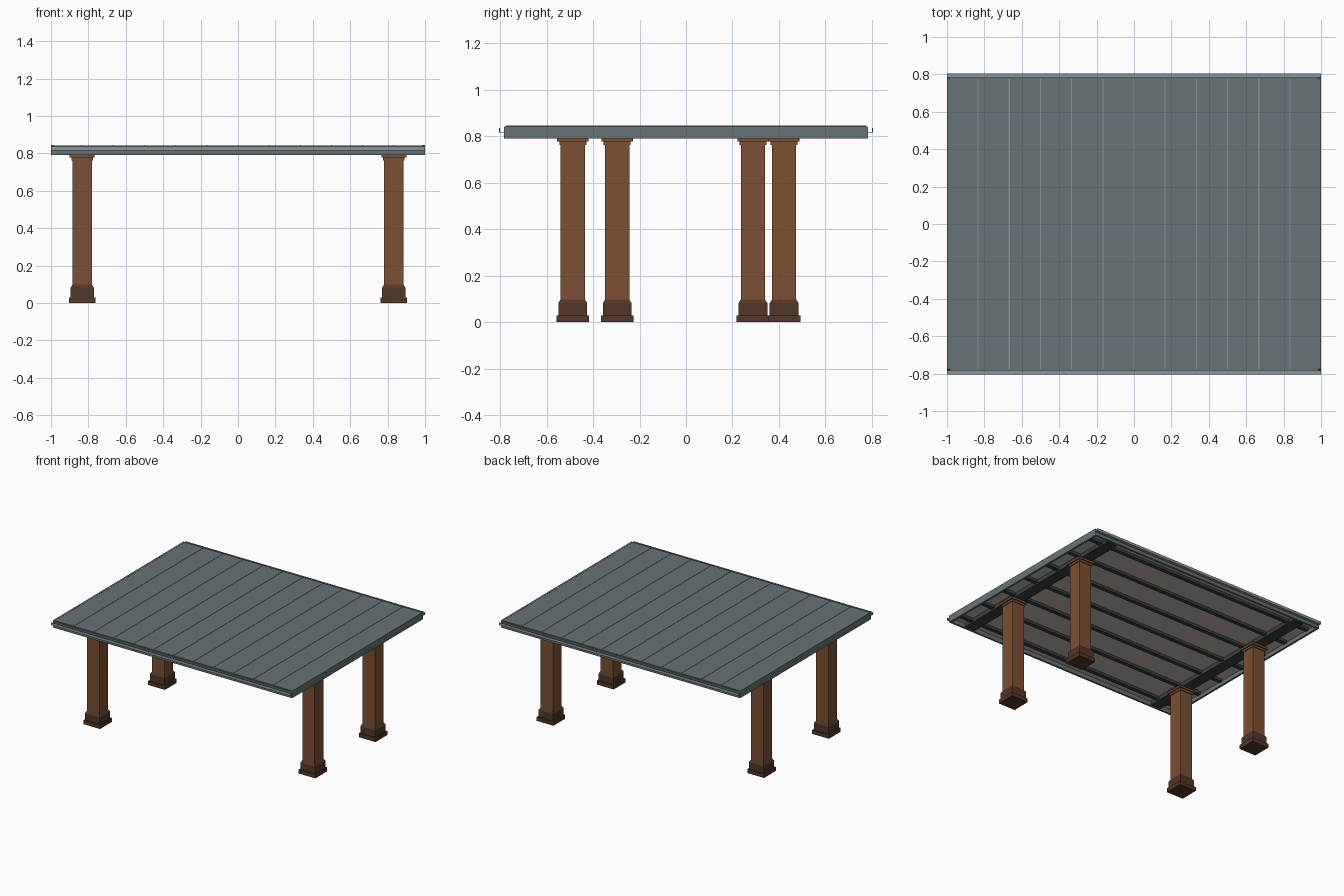
import bpy
import bmesh

cube = bpy.data.objects.get("Cube")
if cube:
    bpy.data.objects.remove(cube, do_unlink=True)


def material(name, rgb):
    mat = bpy.data.materials.new(name)
    mat.use_nodes = True
    color = (*rgb, 1.0)
    mat.diffuse_color = color
    node = mat.node_tree.nodes["Principled BSDF"]
    node.inputs["Base Color"].default_value = color
    return mat


ROOF = material("slate grey metal", (0.135, 0.168, 0.178))
LIGHT = material("light grey metal", (0.27, 0.30, 0.31))
WOOD = material("brown wood", (0.205, 0.08, 0.033))
BASE = material("dark brown wood", (0.084, 0.038, 0.021))
SOFFIT = material("pale warm soffit", (0.53, 0.48, 0.43))
STEEL = material("charcoal steel", (0.043, 0.05, 0.052))


def finish(name, bm, *mats):
    bmesh.ops.recalc_face_normals(bm, faces=bm.faces)
    mesh = bpy.data.meshes.new(name)
    bm.to_mesh(mesh)
    bm.free()
    for mat in mats:
        mesh.materials.append(mat)
    obj = bpy.data.objects.new(name, mesh)
    bpy.context.collection.objects.link(obj)
    return obj


def box(name, x, y, z, *mats):
    """Box from (low, high) ranges; a second material goes on the underside."""
    bm = bmesh.new()
    bmesh.ops.create_cube(bm, size=1)
    for v in bm.verts:
        v.co = [r[0] if c < 0 else r[1] for c, r in zip(v.co, (x, y, z))]
    bm.normal_update()
    for f in bm.faces:
        if len(mats) > 1 and f.normal.z < -0.5:
            f.material_index = 1
    return finish(name, bm, *mats)


def extrude_x(name, profile, x0, x1, mat):
    """Closed (y, z) profile swept along x."""
    bm = bmesh.new()
    face = bm.faces.new([bm.verts.new((x0, y, z)) for y, z in profile])
    swept = bmesh.ops.extrude_face_region(bm, geom=[face])["geom"]
    moved = [g for g in swept if isinstance(g, bmesh.types.BMVert)]
    bmesh.ops.translate(bm, verts=moved, vec=(x1 - x0, 0, 0))
    return finish(name, bm, mat)


# Square column: stacked rings of (half width, height)
COLUMN = [(0.07, 0), (0.07, 0.03), (0.062, 0.03), (0.062, 0.082),
          (0.052, 0.098), (0.052, 0.762), (0.058, 0.762),
          (0.058, 0.777), (0.067, 0.777), (0.067, 0.792)]
BASE_TOP = 0.099


def column(name, cx, cy):
    bm = bmesh.new()
    rings = []
    for r, z in COLUMN:
        corners = ((-r, -r), (r, -r), (r, r), (-r, r))
        rings.append([bm.verts.new((cx + a, cy + b, z)) for a, b in corners])
    bm.faces.new(rings[0])
    bm.faces.new(rings[-1])
    for low, high in zip(rings, rings[1:]):
        for i in range(4):
            j = (i + 1) % 4
            bm.faces.new((low[i], low[j], high[j], high[i]))
    for f in bm.faces:
        f.material_index = int(max(v.co.z for v in f.verts) < BASE_TOP)
    return finish(name, bm, WOOD, BASE)


column("front_left_column", 0.833, -0.296)
column("back_left_column", 0.833, 0.422)
column("front_right_column", -0.833, -0.487)
column("back_right_column", -0.833, 0.288)

# Roof deck with soffit below and light standing seams on top
box("roof_deck", (-0.99, 0.99), (-0.775, 0.775), (0.822, 0.843), ROOF, SOFFIT)
for i in range(-5, 6):
    x = i / 6
    box("roof_seam", (x - 0.003, x + 0.003), (-0.775, 0.775),
        (0.842, 0.846), LIGHT)

# Support beams over the columns and purlins across them
for side in (-1, 1):
    x = side * 0.833
    box("support_beam", (x - 0.043, x + 0.043), (-0.76, 0.76),
        (0.791, 0.823), STEEL)
for i in range(-3, 4):
    y = i * 0.23
    box("purlin", (-0.97, 0.97), (y - 0.015, y + 0.015),
        (0.802, 0.823), STEEL)

# Edge trim: chamfered side boards, front and back fascias, open gutters
END = [(-0.783, 0.791), (0.783, 0.791), (0.783, 0.838), (0.776, 0.844),
       (-0.776, 0.844), (-0.783, 0.838)]
GUTTER = [(0.783, 0.816), (0.804, 0.816), (0.804, 0.836), (0.801, 0.836),
          (0.801, 0.819), (0.783, 0.819)]
for side, label in ((-1, "right"), (1, "left")):
    extrude_x(label + "_side_trim", END, side * 0.985, side, ROOF)
for side, label in ((-1, "front"), (1, "back")):
    edge = sorted((side * 0.768, side * 0.783))
    box(label + "_fascia", (-0.985, 0.985), edge, (0.791, 0.838), ROOF)
    extrude_x(label + "_gutter", [(side * y, z) for y, z in GUTTER],
              -1, 1, LIGHT)
